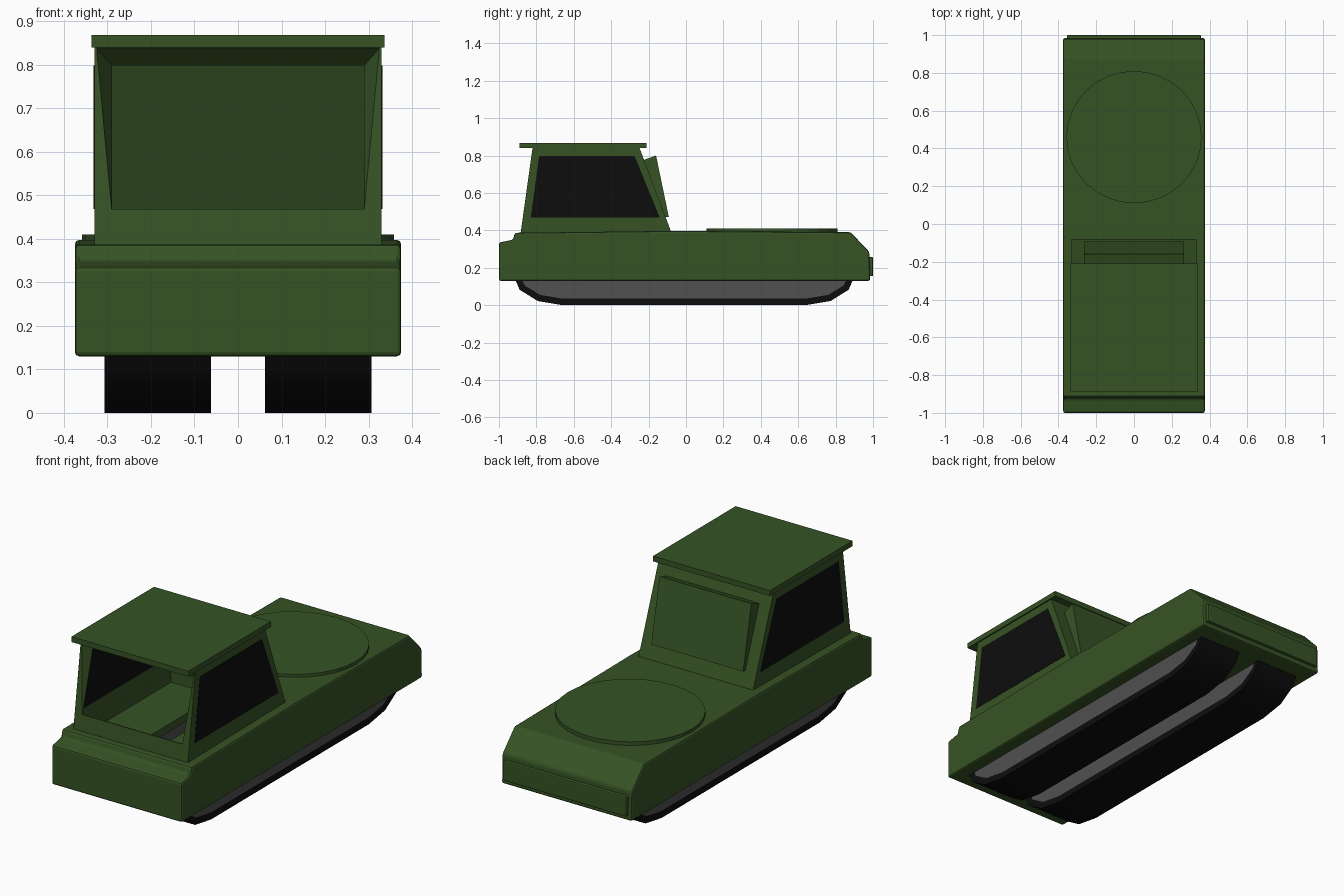
import bpy, bmesh
from math import sin, cos, pi, radians

cube = bpy.data.objects.get("Cube")
if cube:
    bpy.data.objects.remove(cube, do_unlink=True)


def material(name, rgb):
    m = bpy.data.materials.new(name)
    m.use_nodes = True
    m.diffuse_color = (*rgb, 1)
    m.node_tree.nodes["Principled BSDF"].inputs["Base Color"].default_value = (*rgb, 1)
    return m


GREEN = material("olive_green", (0.037, 0.086, 0.018))
BLACK = material("black", (0.004, 0.004, 0.004))
GREY = material("track_grey", (0.08, 0.08, 0.08))


def finish(name, bm, *mats):
    bmesh.ops.recalc_face_normals(bm, faces=bm.faces)
    mesh = bpy.data.meshes.new(name)
    bm.to_mesh(mesh)
    bm.free()
    for m in mats:
        mesh.materials.append(m)
    ob = bpy.data.objects.new(name, mesh)
    bpy.context.collection.objects.link(ob)
    return ob


def rings_mesh(rings, caps=True):
    """Bridge point rings in order; either cap the ends or join last to first."""
    bm = bmesh.new()
    vs = [[bm.verts.new(p) for p in r] for r in rings]
    n = len(vs[0])
    pairs = list(zip(vs, vs[1:]))
    if caps:
        bm.faces.new(vs[0])
        bm.faces.new(vs[-1])
    else:
        pairs.append((vs[-1], vs[0]))
    for a, b in pairs:
        for i in range(n):
            j = (i + 1) % n
            bm.faces.new((a[i], a[j], b[j], b[i]))
    bmesh.ops.recalc_face_normals(bm, faces=bm.faces)
    return bm


def prism(x0, x1, profile):
    """Extrude a (y, z) side profile across x."""
    return rings_mesh([[(x, y, z) for y, z in profile] for x in (x0, x1)])


def block(x0, x1, y0, y1, z0, z1):
    return prism(x0, x1, [(y0, z0), (y1, z0), (y1, z1), (y0, z1)])


def bevel(bm, width):
    bmesh.ops.bevel(bm, geom=bm.edges[:], offset=width, segments=2,
                    profile=0.5, affect='EDGES')
    return bm


# Hull, hollow beneath the cab
hull = finish("hull", bevel(prism(-0.375, 0.375, [
    (-1, 0.13), (-1, 0.335), (-0.925, 0.35), (-0.915, 0.387), (-0.07, 0.397),
    (0.88, 0.39), (0.98, 0.285), (0.985, 0.13)]), 0.01), GREEN)
cutter = finish("cavity_cutter", block(-0.315, 0.315, -0.86, -0.1, 0.14, 0.6), GREEN)
cutter.hide_render = True
cut = hull.modifiers.new("cavity", 'BOOLEAN')
cut.operation = 'DIFFERENCE'
cut.object = cutter
bpy.context.view_layer.objects.active = hull
bpy.ops.object.modifier_apply(modifier="cavity")
bpy.data.objects.remove(cutter, do_unlink=True)

# Rear plate and deck hatch
finish("rear_plate", bevel(block(-0.355, 0.355, 0.95, 1.0, 0.155, 0.257), 0.006), GREEN)
hatch = bmesh.new()
ring = [hatch.verts.new((0.358 * cos(i * pi / 16), 0.46 + 0.35 * sin(i * pi / 16), 0.385))
        for i in range(32)]
hatch.faces.new(ring)
top = bmesh.ops.extrude_face_region(hatch, geom=hatch.faces[:])
bmesh.ops.translate(hatch, vec=(0, 0, 0.025),
                    verts=[v for v in top["geom"] if isinstance(v, bmesh.types.BMVert)])
finish("round_hatch", hatch, GREEN)

# Tracks: stadium outline with grey inset sides
half = [(0.65 + 0.265 * sin(a), -0.165 * cos(a)) for a in [k * pi / 6 for k in range(7)]]
outline = [(y - 0.01, z + 0.165) for y, z in half + [(-y, -z) for y, z in half]]
for side, s in (("left", 1), ("right", -1)):
    bm = prism(s * 0.062, s * 0.307, outline)
    caps = [f for f in bm.faces if abs(f.normal.x) > 0.9]
    bmesh.ops.inset_individual(bm, faces=caps, thickness=0.035, depth=-0.002)
    for f in caps:
        f.material_index = 1
    track = finish(side + "_track", bm, BLACK, GREY)
    bpy.ops.object.select_all(action='DESELECT')
    track.select_set(True)
    bpy.context.view_layer.objects.active = track
    bpy.ops.object.shade_smooth_by_angle(angle=radians(35))
    finish(side + "_track_cover",
           block(s * 0.055, s * 0.315, -0.865, -0.095, 0.295, 0.335), GREEN)

    # Cab side wall and its dark window
    finish(side + "_cab_wall", prism(s * 0.324, s * 0.33, [
        (-0.885, 0.38), (-0.82, 0.845), (-0.25, 0.845), (-0.075, 0.38)]), GREEN)
    finish(side + "_window", prism(s * 0.3225, s * 0.3315, [
        (-0.83, 0.468), (-0.785, 0.798), (-0.275, 0.798), (-0.14, 0.468)]), BLACK)


# Front frame around the open windscreen
def quad(wb, yb, zb, wt, yt, zt):
    return [(-wb, yb, zb), (wb, yb, zb), (wt, yt, zt), (-wt, yt, zt)]


finish("windscreen_frame", rings_mesh([
    quad(0.33, -0.885, 0.38, 0.33, -0.82, 0.845),
    quad(0.29, -0.872, 0.468, 0.325, -0.821, 0.838),
    quad(0.29, -0.865, 0.468, 0.29, -0.775, 0.798),
    quad(0.322, -0.86, 0.38, 0.322, -0.77, 0.845)], caps=False), GREEN)

# Cab back wall with wedge hood, and roof
finish("cab_back_wall", prism(-0.327, 0.327, [
    (-0.25, 0.845), (-0.075, 0.38), (-0.085, 0.38), (-0.26, 0.845)]), GREEN)
finish("rear_hood", prism(-0.265, 0.265, [
    (-0.23, 0.775), (-0.16, 0.80), (-0.092, 0.472), (-0.115, 0.472)]), GREEN)
finish("roof", block(-0.337, 0.337, -0.89, -0.21, 0.84, 0.868), GREEN)
